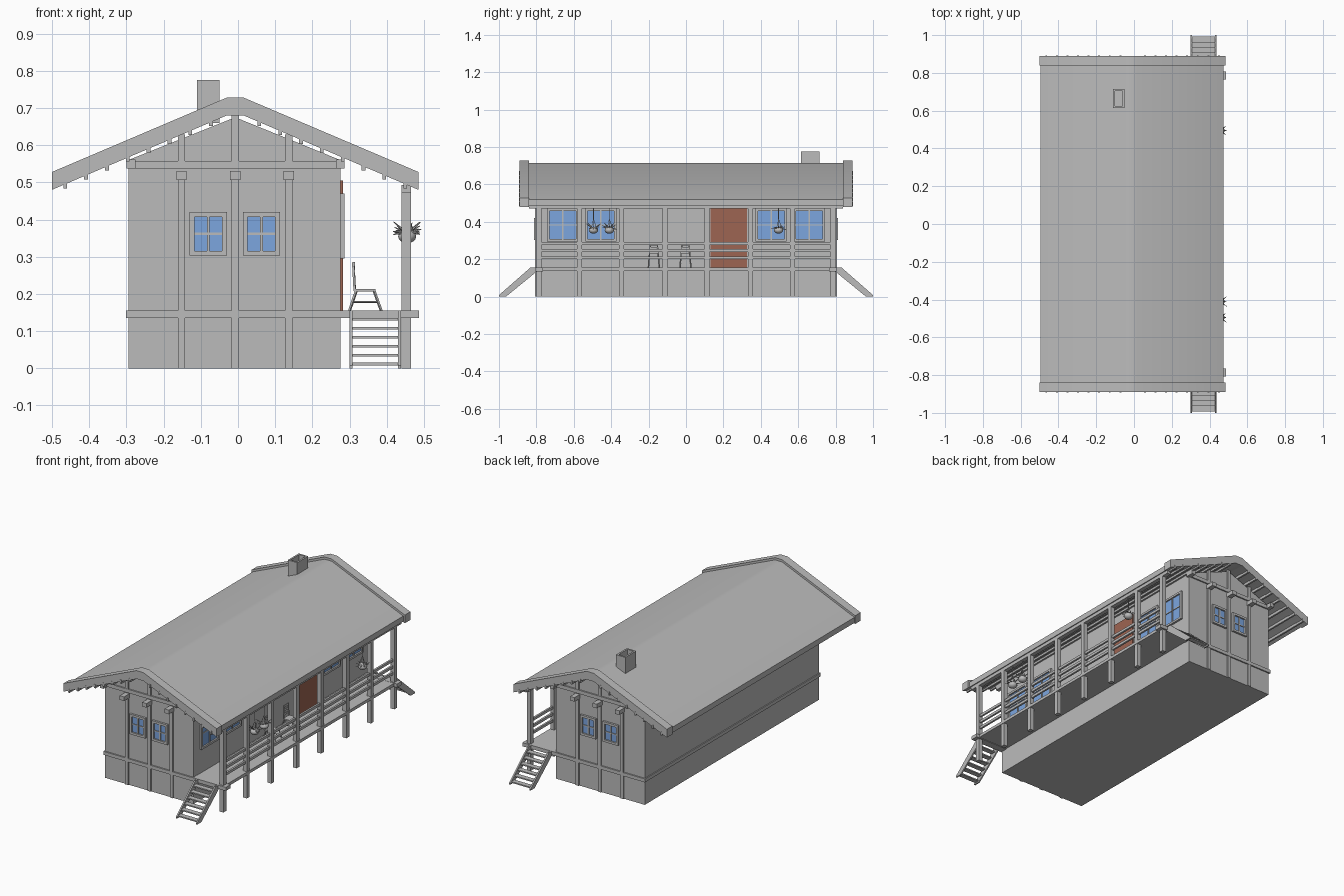
import bpy, bmesh, math, random
from mathutils import Vector, Matrix

random.seed(4)
old = bpy.data.objects.get("Cube")
if old:
    bpy.data.objects.remove(old, do_unlink=True)


def material(name, rgb):
    m = bpy.data.materials.new(name)
    m.use_nodes = True
    m.diffuse_color = (*rgb, 1)
    node = next(n for n in m.node_tree.nodes if n.type == 'BSDF_PRINCIPLED')
    node.inputs["Base Color"].default_value = (*rgb, 1)
    return m


GREY = material("plain grey", (0.5, 0.5, 0.5))
BLUE = material("window blue", (0.2, 0.38, 0.74))
RED = material("door brown red", (0.34, 0.13, 0.085))


def finish(name, bm, mat, smooth=False):
    bmesh.ops.recalc_face_normals(bm, faces=bm.faces)
    me = bpy.data.meshes.new(name)
    bm.to_mesh(me)
    bm.free()
    me.materials.append(mat)
    ob = bpy.data.objects.new(name, me)
    bpy.context.collection.objects.link(ob)
    if smooth:
        bpy.ops.object.select_all(action='DESELECT')
        ob.select_set(True)
        bpy.context.view_layer.objects.active = ob
        bpy.ops.object.shade_smooth_by_angle(angle=math.radians(35))
    return ob


def add_box(bm, x0, x1, y0, y1, z0, z1):
    size = Vector((x1 - x0, y1 - y0, z1 - z0))
    mid = Vector((x0 + x1, y0 + y1, z0 + z1)) / 2
    bmesh.ops.create_cube(bm, size=1, matrix=Matrix.Translation(mid) @ Matrix.Diagonal((*size, 1)))


def add_bar(bm, a, b, r, sides=4, r2=None):
    a, b = Vector(a), Vector(b)
    rot = (b - a).to_track_quat('Z', 'Y').to_matrix().to_4x4()
    bmesh.ops.create_cone(bm, cap_ends=True, segments=sides, radius1=r, radius2=r if r2 is None else r2,
                          depth=(b - a).length, matrix=Matrix.Translation((a + b) / 2) @ rot)


def boxes(name, items, mat=GREY):
    bm = bmesh.new()
    for b in items:
        add_box(bm, *b)
    return finish(name, bm, mat)


def prism(name, pts, axis, lo, hi, smooth=False):
    # extrude a flat profile along x or y
    bm = bmesh.new()
    place = (lambda p, t: (t, *p)) if axis == 'x' else (lambda p, t: (p[0], t, p[1]))
    face = bm.faces.new([bm.verts.new(place(p, lo)) for p in pts])
    new = bmesh.ops.extrude_face_region(bm, geom=[face])["geom"]
    shift = Vector(place((0, 0), hi - lo))
    bmesh.ops.translate(bm, vec=shift, verts=[v for v in new if isinstance(v, bmesh.types.BMVert)])
    return finish(name, bm, GREY, smooth)


# Roof heights as a function of x, with a small flat ridge
RIDGE, SLOPE, FLAT = -0.0075, 0.4255, 0.0225


def under(x):
    return 0.68 - SLOPE * max(abs(x - RIDGE) - FLAT, 0)


def roof_profile(x0, x1, low, high):
    xs = [x0, RIDGE - FLAT, RIDGE + FLAT, x1]
    return [(x, under(x) + low) for x in xs] + [(x, under(x) + high) for x in reversed(xs)]


prism("roof_slab", roof_profile(-0.495, 0.475, 0.003, 0.035), 'y', -0.88, 0.88, True)
for side, lo in (("front", -0.89), ("back", 0.84)):
    prism(side + "_barge_board", roof_profile(-0.5, 0.485, 0, 0.048), 'y', lo, lo + 0.05, True)
battens = []
for i in range(8):
    for s in (-1, 1):
        x = RIDGE + s * (0.065 + 0.056 * i)
        battens.append((x - 0.005, x + 0.005, -0.892, 0.892, under(x) - 0.011, under(x) + 0.01))
boxes("roof_battens", battens)

# House body
XL, XR, YE = -0.295, 0.275, 0.8
prism("house_walls", [(XL, 0), (XR, 0), (XR, 0.56), (RIDGE, 0.675), (XL, 0.56)], 'y', -YE, YE)

# Chimney with an open top
cx0, cx1, cy0, cy1, t = -0.11, -0.05, 0.615, 0.715, 0.01
boxes("chimney", [(cx0, cx1, cy0, cy0 + t, 0.66, 0.775), (cx0, cx1, cy1 - t, cy1, 0.66, 0.775),
                  (cx0, cx0 + t, cy0 + t, cy1 - t, 0.66, 0.775), (cx1 - t, cx1, cy0 + t, cy1 - t, 0.66, 0.775)])

# Timber frame on both gables
for side, s in (("front", -1), ("back", 1)):
    def slab(x0, x1, z0, z1, out):
        return (x0, x1, *sorted((s * (YE - 0.01), s * (YE + out))), z0, z1)
    parts = [slab(XL - 0.003, XR + 0.008, 0.537, 0.558, 0.008)]
    for x in (-0.152, RIDGE, 0.136):
        w = 0.01
        parts += [slab(x - w, x + w, 0, 0.14, 0.006), slab(x - w, x + w, 0.15, 0.51, 0.008),
                  slab(x - w, x + w, 0.555, under(x), 0.006),
                  slab(x - 0.014, x + 0.014, 0.507, 0.531, 0.05)]
    for x in (XL + 0.007, XR):
        parts.append(slab(x - 0.012, x + 0.012, 0.537, 0.562, 0.04))
    boxes(side + "_timber_frame", parts)


# Windows: outer frame, glass and glazing bars
def window(name, wall, u, z0, z1, half, rim):
    def at(u0, u1, a, b, out):
        if wall == 'right':
            return (XR - 0.005, XR + out, u0, u1, a, b)
        s = -1 if wall == 'front' else 1
        return (u0, u1, *sorted((s * (YE - 0.005), s * (YE + out))), a, b)
    u0, u1, zm = u - half, u + half, (z0 + z1) / 2
    boxes(name + "_glass", [at(u0 + rim, u1 - rim, z0 + rim, z1 - rim, 0.003)], BLUE)
    boxes(name + "_frame", [at(u0, u0 + rim, z0, z1, 0.012), at(u1 - rim, u1, z0, z1, 0.012),
                            at(u0 + rim, u1 - rim, z0, z0 + rim, 0.012),
                            at(u0 + rim, u1 - rim, z1 - rim, z1, 0.012),
                            at(u - 0.004, u + 0.004, z0 + rim, z1 - rim, 0.008),
                            at(u0 + rim, u1 - rim, zm - 0.003, zm + 0.003, 0.007)])


for wall in ("front", "back"):
    for i, u in enumerate((-0.08, 0.063)):
        window(f"{wall}_window_{i}", wall, u, 0.303, 0.42, 0.05, 0.013)
for i, u in enumerate((-0.66, -0.455, 0.455, 0.66)):
    window(f"porch_window_{i}", 'right', u, 0.295, 0.47, 0.083, 0.012)

# Door
boxes("door", [(XR - 0.005, XR + 0.008, 0.13, 0.325, 0.155, 0.505)], RED)

# Floor beams and porch deck
boxes("floor_trim", [(XL - 0.006, XR, -YE - 0.008, YE + 0.008, 0.135, 0.155)])
boxes("porch_deck", [(XR, 0.468, -YE, YE, 0.138, 0.155)])
boxes("deck_end_beams", [(XR - 0.01, 0.487, *sorted((s * 0.765, s * 0.808)), 0.135, 0.156) for s in (-1, 1)])

# Porch posts, eave beam and railings
post_y = [-0.785, -0.57, -0.345, -0.112, 0.112, 0.345, 0.57, 0.785]
boxes("porch_posts", [(0.44, 0.465, y - 0.013, y + 0.013, 0, 0.485) for y in post_y])
boxes("eave_beam", [(0.44, 0.465, -0.84, 0.84, 0.472, 0.493)])
boxes("porch_railing", [(0.447, 0.458, -0.785, 0.785, z, z + 0.015) for z in (0.2, 0.238, 0.276)])

# Stairs at both ends of the porch
for side, s in (("front", -1), ("back", 1)):
    rail = [(s * y, z) for y, z in ((0.8, 0.155), (0.832, 0.155), (1.0, 0.008), (1.0, 0), (0.962, 0), (0.8, 0.132))]
    for n, x in (("inner", 0.3), ("outer", 0.43)):
        prism(f"{side}_stair_{n}_stringer", rail, 'x', x, x + 0.008)
    treads = []
    for i in range(6):
        z, y = 0.008 + 0.024 * i, 0.98 - 0.028 * i
        treads.append((0.304, 0.434, *sorted((s * (y - 0.017), s * (y + 0.012))), z, z + 0.007))
    boxes(side + "_stair_treads", treads)

# Porch chairs facing outward
for n, y in (("first", -0.172), ("second", -0.003)):
    bm = bmesh.new()
    add_box(bm, 0.312, 0.37, y - 0.028, y + 0.028, 0.206, 0.213)
    for s in (-1, 1):
        e = y + s * 0.025
        add_bar(bm, (0.318, e, 0.208), (0.3, e + s * 0.004, 0.155), 0.004)
        add_bar(bm, (0.366, e, 0.208), (0.385, e + s * 0.004, 0.155), 0.004)
        add_bar(bm, (0.308, e, 0.178), (0.376, e, 0.178), 0.003)
        add_bar(bm, (0.314, e, 0.208), (0.31, y + s * 0.018, 0.285), 0.004)
    for z in (0.235, 0.258, 0.28):
        add_box(bm, 0.309, 0.314, y - 0.022, y + 0.022, z - 0.006, z + 0.006)
    finish(n + "_porch_chair", bm, GREY)

# Hanging flower pots
for i, y in enumerate((-0.495, -0.41, 0.495)):
    c = Vector((0.455, y, 0.355))
    bm = bmesh.new()
    bmesh.ops.create_uvsphere(bm, u_segments=14, v_segments=8, radius=0.025,
                              matrix=Matrix.Translation(c) @ Matrix.Diagonal((1, 1, 0.75, 1)))
    finish(f"hanging_pot_{i}", bm, GREY, True)
    bm = bmesh.new()
    knot = c + Vector((0, 0, 0.06))
    add_bar(bm, knot, c + Vector((0, 0, 0.125)), 0.002)
    for k in range(10):
        a = math.tau * k / 10
        d = Vector((math.cos(a), math.sin(a), 0))
        if k % 3 == 0:
            add_bar(bm, c + d * 0.022, knot, 0.0015)
        tip = c + d * random.uniform(0.03, 0.046) + Vector((0, 0, random.uniform(0, 0.045)))
        add_bar(bm, c + d * 0.008 + Vector((0, 0, 0.012)), tip, 0.005, 5, 0.001)
    finish(f"hanging_plant_{i}", bm, GREY)
